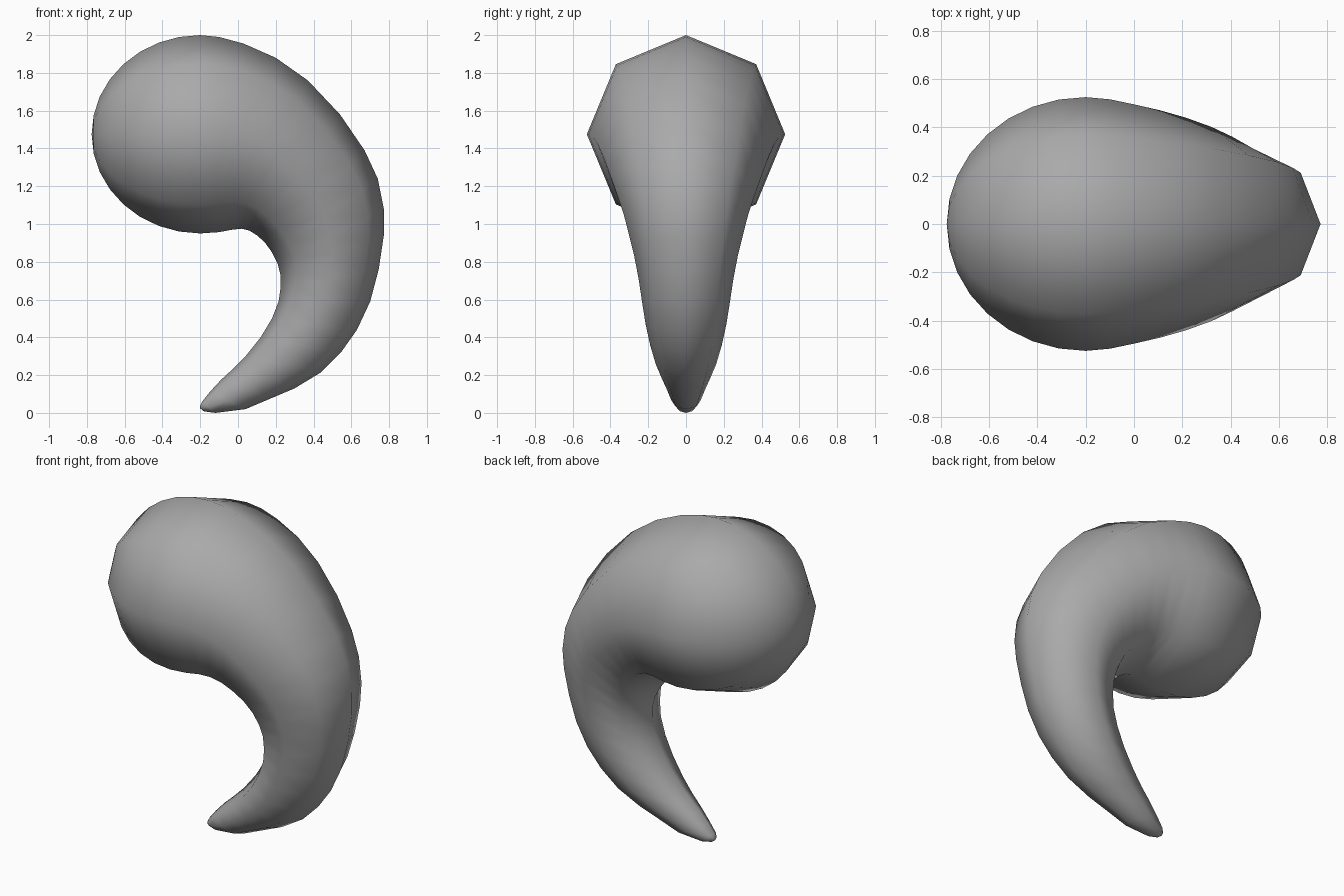
import bpy
import bmesh
import math
from mathutils import Vector

cube = bpy.data.objects.get("Cube")
if cube:
    bpy.data.objects.remove(cube, do_unlink=True)

SIDES = 8

# Tail sections: outer x, outer z, inner x, inner z, half depth
TAIL = [
    (-0.20, 2.000, -0.20, 0.950, 0.525),
    (-0.10, 1.990, -0.10, 0.957, 0.516),
    (0.03, 1.955, -0.03, 0.970, 0.495),
    (0.20, 1.880, 0.02, 0.975, 0.470),
    (0.37, 1.760, 0.06, 0.965, 0.440),
    (0.54, 1.580, 0.10, 0.940, 0.402),
    (0.67, 1.390, 0.14, 0.905, 0.362),
    (0.74, 1.240, 0.18, 0.850, 0.328),
    (0.772, 1.080, 0.21, 0.790, 0.300),
    (0.772, 0.940, 0.225, 0.730, 0.275),
    (0.745, 0.760, 0.225, 0.660, 0.251),
    (0.70, 0.590, 0.215, 0.590, 0.233),
    (0.63, 0.440, 0.18, 0.500, 0.214),
    (0.545, 0.320, 0.12, 0.400, 0.190),
    (0.44, 0.215, 0.04, 0.300, 0.160),
    (0.30, 0.130, -0.03, 0.230, 0.127),
    (0.17, 0.075, -0.09, 0.175, 0.102),
    (0.04, 0.020, -0.15, 0.110, 0.077),
    (-0.12, 0.000, -0.19, 0.060, 0.045),
    (-0.18, 0.008, -0.20, 0.040, 0.022),
]

# Round head: half ellipsoid rings running from the pole to the tail
sections = []
for k in range(1, 8):
    a = math.radians(11.25 * k)
    x, r = -0.20 - 0.575 * math.cos(a), 0.525 * math.sin(a)
    sections.append((x, 1.475 + r, x, 1.475 - r, r))
sections += TAIL

bm = bmesh.new()


def add_ring(ox, oz, ix, iz, depth):
    outer, inner = Vector((ox, 0, oz)), Vector((ix, 0, iz))
    mid, arm = (outer + inner) / 2, (outer - inner) / 2
    ring = []
    for i in range(SIDES):
        t = math.tau * i / SIDES
        ring.append(bm.verts.new(mid + arm * math.cos(t) + Vector((0, depth * math.sin(t), 0))))
    return ring


def add_cap(point, ring):
    tip = bm.verts.new(point)
    for i in range(SIDES):
        bm.faces.new((tip, ring[i], ring[(i + 1) % SIDES]))


# Loft the rings and close both ends
rings = [add_ring(*s) for s in sections]
for a, b in zip(rings, rings[1:]):
    for i in range(SIDES):
        j = (i + 1) % SIDES
        bm.faces.new((a[i], a[j], b[j], b[i]))
add_cap((-0.775, 0, 1.475), rings[0])
add_cap((-0.20, 0, 0.024), rings[-1])
bmesh.ops.recalc_face_normals(bm, faces=bm.faces)
for f in bm.faces:
    f.smooth = True

mesh = bpy.data.meshes.new("curved_bead")
bm.to_mesh(mesh)
bm.free()

# Plain grey stone
grey = bpy.data.materials.new("stone_grey")
grey.use_nodes = True
colour = (0.4, 0.4, 0.4, 1.0)
grey.diffuse_color = colour
grey.node_tree.nodes["Principled BSDF"].inputs["Base Color"].default_value = colour
mesh.materials.append(grey)

bead = bpy.data.objects.new("curved_bead", mesh)
bpy.context.collection.objects.link(bead)
